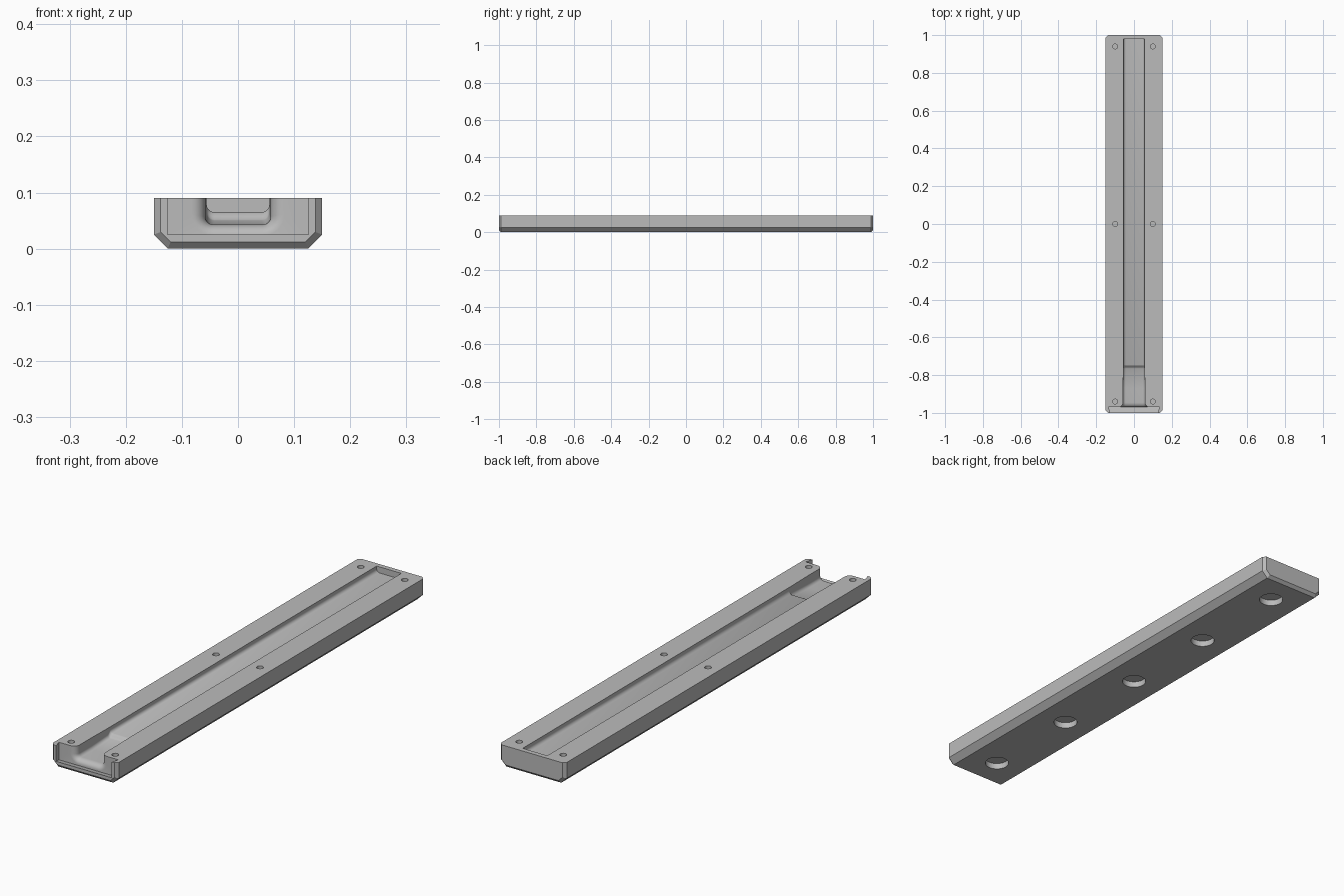
import bpy, bmesh
from math import sin, cos, pi, radians

if "Cube" in bpy.data.objects:
    bpy.data.objects.remove(bpy.data.objects["Cube"], do_unlink=True)

grey = bpy.data.materials.new("plain grey")
grey.use_nodes = True
colour = (0.5, 0.5, 0.5, 1)
grey.diffuse_color = colour
grey.node_tree.nodes["Principled BSDF"].inputs["Base Color"].default_value = colour

TOP = 0.09
OVER = 0.12     # height cutters reach above the top face


def make_object(name, bm):
    bmesh.ops.recalc_face_normals(bm, faces=bm.faces[:])
    mesh = bpy.data.meshes.new(name)
    bm.to_mesh(mesh)
    bm.free()
    mesh.materials.append(grey)
    ob = bpy.data.objects.new(name, mesh)
    bpy.context.collection.objects.link(ob)
    return ob


def loft(name, stations):
    """Skin a closed solid through (y, half profile) stations, mirrored in x."""
    bm = bmesh.new()
    rings = []
    for y, half in stations:
        pts = half + [(-x, z) for x, z in reversed(half)]
        rings.append([bm.verts.new((x, y, z)) for x, z in pts])
    for a, b in zip(rings, rings[1:]):
        n = len(a)
        for i in range(n):
            j = (i + 1) % n
            bm.faces.new((a[i], a[j], b[j], b[i]))
    bm.faces.new(rings[0])
    bm.faces.new(rings[-1])
    return make_object(name, bm)


def cylinder(name, x, y, z, radius, depth, sides):
    bm = bmesh.new()
    bmesh.ops.create_cone(bm, cap_ends=True, segments=sides, radius1=radius,
                          radius2=radius, depth=depth)
    bmesh.ops.translate(bm, verts=bm.verts, vec=(x, y, z))
    return make_object(name, bm)


def body_half(inset):
    return [(0.15 - inset, TOP), (0.15 - inset, 0.025 + inset * 0.4),
            (0.125 - inset * 0.4, inset)]


def channel_half(width, floor, radius=0.014):
    arc = [radians(a) for a in range(0, 91, 15)]
    return [(width, OVER)] + [(width - radius + radius * cos(a),
                               floor + radius - radius * sin(a)) for a in arc]


# Chamfered rail body
body = loft("rail_body", [(-1, body_half(0.012)), (-0.988, body_half(0)),
                          (0.988, body_half(0)), (1, body_half(0.012))])

# Open-topped end pocket, slightly wider at its back
cutters = [loft("pocket_cutter", [(-1.01, [(0.126, OVER), (0.126, 0.025)]),
                                  (-1.0, [(0.126, OVER), (0.126, 0.025)]),
                                  (-0.97, [(0.135, OVER), (0.135, 0.018)])])]

# Long channel with a flared mouth, a deep front bay and a step up
flare = 0.025
stations = [(-0.98, channel_half(0.058 + flare, 0.043 - flare * 0.8, 0.014 + flare))]
for i in range(7):
    a = i * pi / 12
    grow = flare * (1 - sin(a))
    stations.append((-0.97 + flare * (1 - cos(a)),
                     channel_half(0.058 + grow, 0.043 - grow * 0.8, 0.014 + grow)))
stations += [(-0.87, channel_half(0.058, 0.043)), (-0.765, channel_half(0.056, 0.05))]
for t in (0.25, 0.5, 0.75, 1):
    s = t * t * (3 - 2 * t)
    stations.append((-0.765 + 0.02 * t, channel_half(0.056, 0.05 + 0.015 * s)))
stations.append((0.98, channel_half(0.056, 0.065)))
cutters.append(loft("channel_cutter", stations))

# Screw holes in the top face
for x in (-0.1, 0.1):
    for y in (-0.94, 0, 0.94):
        cutters.append(cylinder("screw_cutter", x, y, TOP, 0.013, 0.08, 24))

# Round sockets in the underside
for i in range(-2, 3):
    cutters.append(cylinder("socket_cutter", 0, i * 0.432, 0, 0.047, 0.05, 48))

# Cut everything, bake the result and drop the cutters
for c in cutters:
    c.hide_render = True
    mod = body.modifiers.new(c.name, "BOOLEAN")
    mod.operation = "DIFFERENCE"
    mod.solver = "EXACT"
    mod.object = c
bpy.context.view_layer.update()
baked = bpy.data.meshes.new_from_object(
    body.evaluated_get(bpy.context.evaluated_depsgraph_get()))
body.modifiers.clear()
body.data = baked
baked.materials.clear()
baked.materials.append(grey)
for p in baked.polygons:
    p.material_index = 0
for c in cutters:
    bpy.data.objects.remove(c, do_unlink=True)

bpy.ops.object.select_all(action="DESELECT")
body.select_set(True)
bpy.context.view_layer.objects.active = body
bpy.ops.object.shade_smooth_by_angle(angle=radians(30))
